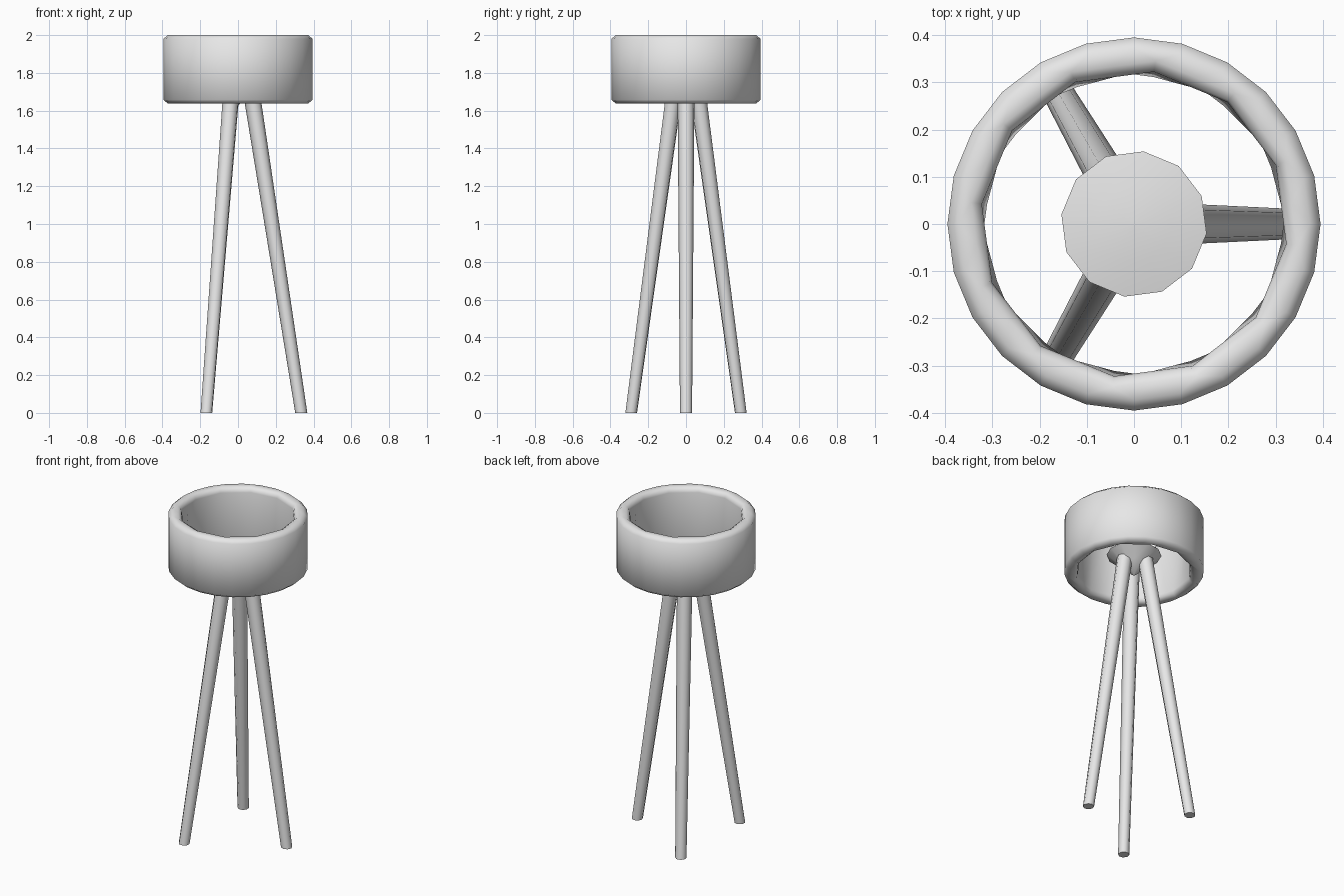
import bpy
import bmesh
from math import cos, sin, pi, radians

cube = bpy.data.objects.get("Cube")
if cube:
    bpy.data.objects.remove(cube, do_unlink=True)

grey = bpy.data.materials.new("light grey")
grey.use_nodes = True
grey.diffuse_color = (0.8, 0.8, 0.8, 1)
grey.node_tree.nodes["Principled BSDF"].inputs["Base Color"].default_value = (0.8, 0.8, 0.8, 1)


def circle(radius, z, sides, twist=0.0, centre=(0, 0), facet=None):
    """Ring of points; facet 0 or 1 pulls alternate points in, making half as many sides."""
    points = []
    for i in range(sides):
        a = radians(twist) + 2 * pi * i / sides
        r = radius
        if facet is not None and i % 2 != facet:
            r *= cos(2 * pi / sides)
        points.append((centre[0] + r * cos(a), centre[1] + r * sin(a), z))
    return points


def loft(name, rings, closed=False, angle=50):
    """Skin a stack of rings, either looped into a tube or capped at both ends."""
    bm = bmesh.new()
    loops = [[bm.verts.new(p) for p in ring] for ring in rings]
    n = len(loops[0])
    pairs = list(zip(loops, loops[1:]))
    if closed:
        pairs.append((loops[-1], loops[0]))
    else:
        bm.faces.new(loops[0])
        bm.faces.new(loops[-1])
    for low, high in pairs:
        for i in range(n):
            j = (i + 1) % n
            bm.faces.new((low[i], low[j], high[j], high[i]))
    bmesh.ops.recalc_face_normals(bm, faces=bm.faces)
    mesh = bpy.data.meshes.new(name)
    bm.to_mesh(mesh)
    bm.free()
    mesh.materials.append(grey)
    obj = bpy.data.objects.new(name, mesh)
    bpy.context.collection.objects.link(obj)
    bpy.ops.object.select_all(action="DESELECT")
    obj.select_set(True)
    bpy.context.view_layer.objects.active = obj
    bpy.ops.object.shade_smooth_by_angle(angle=radians(angle))
    return obj


# Thick drum shade with rolled rims: round outside, twelve-sided inside
SIDES = 24
TWIST = -7.5
BOTTOM, TOP = 1.638, 2.0
shade = [
    circle(0.372, BOTTOM, SIDES),
    circle(0.395, BOTTOM + 0.02, SIDES),
    circle(0.395, TOP - 0.02, SIDES),
    circle(0.372, TOP, SIDES),
    circle(0.348, TOP, SIDES, TWIST, facet=0),
    circle(0.33, TOP - 0.012, SIDES, TWIST, facet=0),
    circle(0.325, TOP - 0.03, SIDES, TWIST, facet=0),
    circle(0.325, BOTTOM + 0.03, SIDES, TWIST, facet=1),
    circle(0.33, BOTTOM + 0.012, SIDES, TWIST, facet=1),
    circle(0.348, BOTTOM, SIDES, TWIST, facet=1),
]
loft("shade", shade, closed=True, angle=70)

# Hub: inverted cone with a very shallow domed top
hub = [(0.004, 1.63), (0.08, 1.695), (0.155, 1.76), (0.08, 1.773), (0.004, 1.776)]
loft("hub", [circle(r, z, 12, TWIST) for r, z in hub])

# Three splayed, tapering legs cut flat at the floor
LEG_TOP = 1.73
for k, side in enumerate(("left", "back", "front")):
    a = 2 * pi * k / 3
    rings = []
    for z, reach, radius in ((0, 0.335, 0.032), (LEG_TOP, 0.066, 0.045)):
        centre = (reach * cos(a), reach * sin(a))
        rings.append(circle(radius, z, 8, 120 * k, centre))
    loft(side + "_leg", rings)
